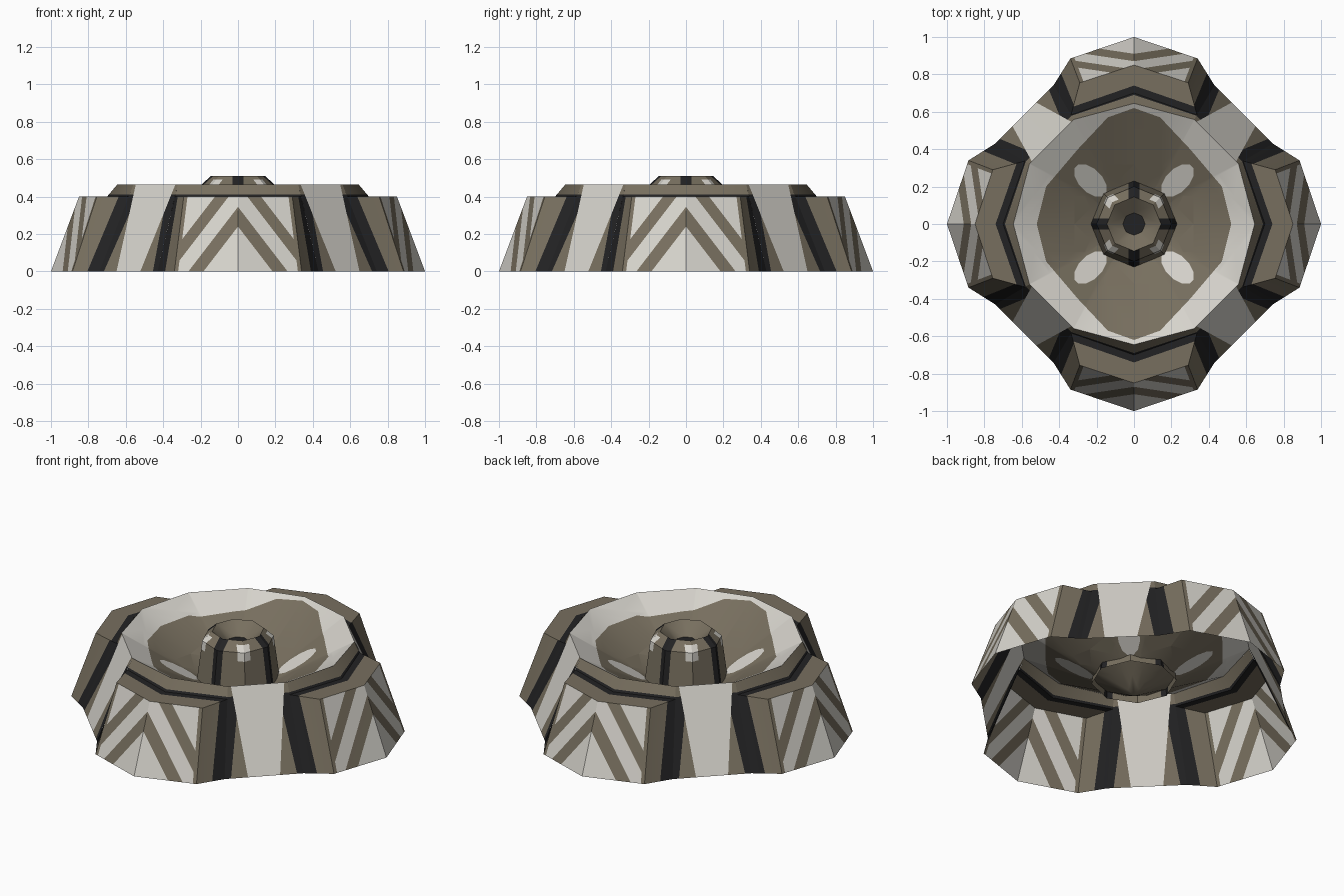
import bpy, bmesh, math
from mathutils import Vector

if "Cube" in bpy.data.objects:
    bpy.data.objects.remove(bpy.data.objects["Cube"])

BROWN, LIGHT, BLACK = 0, 1, 2
MATS = []
for name, col in (("olive brown", (0.185, 0.158, 0.113)),
                  ("pale stone", (0.67, 0.65, 0.60)),
                  ("charcoal", (0.016, 0.016, 0.017))):
    m = bpy.data.materials.new(name)
    m.diffuse_color = (*col, 1)
    m.use_nodes = True
    m.node_tree.nodes["Principled BSDF"].inputs["Base Color"].default_value = m.diffuse_color
    MATS.append(m)


def panel(pts, planes=(), rule=lambda c: BROWN):
    """One flat panel, cut along paint lines; returns (points, colour) pieces."""
    bm = bmesh.new()
    bm.faces.new([bm.verts.new(p) for p in pts])
    for co, no in planes:
        bmesh.ops.bisect_plane(bm, geom=bm.verts[:] + bm.edges[:] + bm.faces[:],
                               dist=1e-5, plane_co=co, plane_no=Vector(no).normalized())
    out = [([v.co.copy() for v in f.verts], rule(f.calc_center_median()))
           for f in bm.faces]
    bm.free()
    return out


def build(name, pieces, swap, angle=30):
    """Repeat the pieces by mirroring into all quadrants (swap: also x<->y)."""
    bm = bmesh.new()
    for pts, mat in pieces:
        for s in ((0, 1) if swap else (0,)):
            for sx in (1, -1):
                for sy in (1, -1):
                    f = bm.faces.new([bm.verts.new(
                        ((p.y if s else p.x) * sx, (p.x if s else p.y) * sy, p.z))
                        for p in pts])
                    f.material_index = mat
                    f.normal_update()
                    if f.normal.z < 0:      # every surface leans upward
                        f.normal_flip()
    bmesh.ops.remove_doubles(bm, verts=bm.verts[:], dist=1e-4)
    me = bpy.data.meshes.new(name)
    bm.to_mesh(me)
    bm.free()
    for m in MATS:
        me.materials.append(m)
    me.shade_smooth()
    me.set_sharp_from_angle(angle=math.radians(angle))
    ob = bpy.data.objects.new(name, me)
    bpy.context.collection.objects.link(ob)
    return ob


# Key points of one eighth of the shell
TOP, STEP = 0.465, 0.40
tip0, tip1 = (0, 1, 0), (0, 0.85, STEP)
cor0, cor1 = (0.34, 0.885, 0), (0.29, 0.755, STEP)
cre0, cre1 = (0.43, 0.742, 0), (0.337, 0.583, STEP)
mid1 = (0, 0.70, STEP)
rim_a, rim_b = (0, 0.645, TOP), (0.3225, 0.5586, TOP)
dia0, dia1 = (0.586, 0.586, 0), (0.4405, 0.4405, TOP)


# Lobe fronts with chevrons
CHEV = (0.24, 0.345, 0.465, 0.56)
def chevron(c):
    if c.x > 0.32 - 0.125 * c.z:
        return BROWN
    band = sum(c.z + 1.3 * c.x > k for k in CHEV)
    return LIGHT if band % 2 == 0 else BROWN

chev_planes = [((0, 0, k), (1.3, 0, 1)) for k in CHEV] + [((0.32, 0, 0), (1, 0, 0.125))]
lobe = panel([tip0, cor0, cor1, tip1], chev_planes, chevron)
# Lobe flanks with half of the dark seam
lobe += panel([cor0, cre0, cre1, cor1], [((0.39, 0, 0), (1, 0, 0.17))],
              lambda c: BLACK if c.x > 0.39 - 0.17 * c.z else BROWN)
# Lobe ledge, dark along its inner edge
lobe += panel([tip1, cor1, cre1, mid1], [((0, 0.74, 0), (0.347, 1, 0))],
              lambda c: BLACK if c.y + 0.347 * c.x < 0.74 else BROWN)
build("lobes", lobe, True)

# Rim band above the lobes
body = panel([mid1, cre1, rim_b, rim_a], [((0, 0, 0.412), (0, 0, 1))],
             lambda c: BLACK if c.z < 0.412 else BROWN)


# Diagonal corner walls: dark seam, brown, pale centre strip
def corner(c):
    if c.y - c.x < 0.127 + 0.182 * c.z:
        return LIGHT
    return BLACK if c.x < 0.455 - 0.185 * c.z and c.z < 0.412 else BROWN

body += panel([cre0, dia0, dia1, rim_b],
              [((0, 0.127, 0), (-1, 1, -0.182)), ((0.455, 0, 0), (1, 0, 0.185)),
               ((0, 0, 0.412), (0, 0, 1))], corner)
build("outer_wall", body, True)

# Conical bowl with brown floor and pale oval spots
edge = [(0.52, 0), (0.47, 0.2), (0.3, 0.4), (0.14, 0.57), (0, 0.62)]
floor_planes = [((a[0], a[1], 0), (b[1] - a[1], a[0] - b[0], 0))
                for a, b in zip(edge, edge[1:])]
spot_planes = []
for i in range(12):
    a = math.tau * i / 12
    u, v = math.cos(a), math.sin(a)
    pu, pv = 0.33 + 0.105 * u, 0.06 * v
    nu, nv = u / 0.105, v / 0.06
    spot_planes.append((((pu + pv) * 0.7071, (pu - pv) * 0.7071, 0),
                        ((nu + nv) * 0.7071, (nu - nv) * 0.7071, 0)))


def inside(c, planes):
    return all((c.x - co[0]) * no[0] + (c.y - co[1]) * no[1] < 0 for co, no in planes)

def bowl_rule(c):
    if not inside(c, floor_planes) or inside(c, spot_planes):
        return LIGHT
    return BROWN

def polar(r, deg, z):
    return (r * math.cos(math.radians(deg)), r * math.sin(math.radians(deg)), z)

bowl = []
for d in (0, 30, 60):
    bowl += panel([polar(0.645, d, TOP), polar(0.645, d + 30, TOP), (0, 0, 0.10)],
                  floor_planes + spot_planes, bowl_rule)
build("bowl", bowl, False)


# Central knob: eight-sided, bevelled top, dark-bottomed pit
def knob_rule(c):
    if min(c.x, c.y) < 0.03:
        return BLACK
    if abs(c.x - c.y) < 0.05 and 0.41 < c.z < 0.492:
        return LIGHT
    return BROWN

knob_planes = [((0.03, 0, 0), (1, 0, 0)), ((0, 0.03, 0), (0, 1, 0)),
               ((0.05, 0, 0), (1, -1, 0)), ((-0.05, 0, 0), (1, -1, 0)),
               ((0, 0, 0.41), (0, 0, 1)), ((0, 0, 0.492), (0, 0, 1))]
prof = [(0.235, 0.19), (0.20, 0.46), (0.145, 0.51), (0.06, 0.44)]
knob = []
for d in (0, 45):
    for i, ((r0, z0), (r1, z1)) in enumerate(zip(prof, prof[1:])):
        pts = [polar(r0, d, z0), polar(r0, d + 45, z0),
               polar(r1, d + 45, z1), polar(r1, d, z1)]
        knob += panel(pts, knob_planes, knob_rule) if i < 2 else panel(pts)
    knob += panel([polar(0.06, d, 0.44), polar(0.06, d + 45, 0.44), (0, 0, 0.44)],
                  (), lambda c: BLACK)
build("centre_knob", knob, False)
